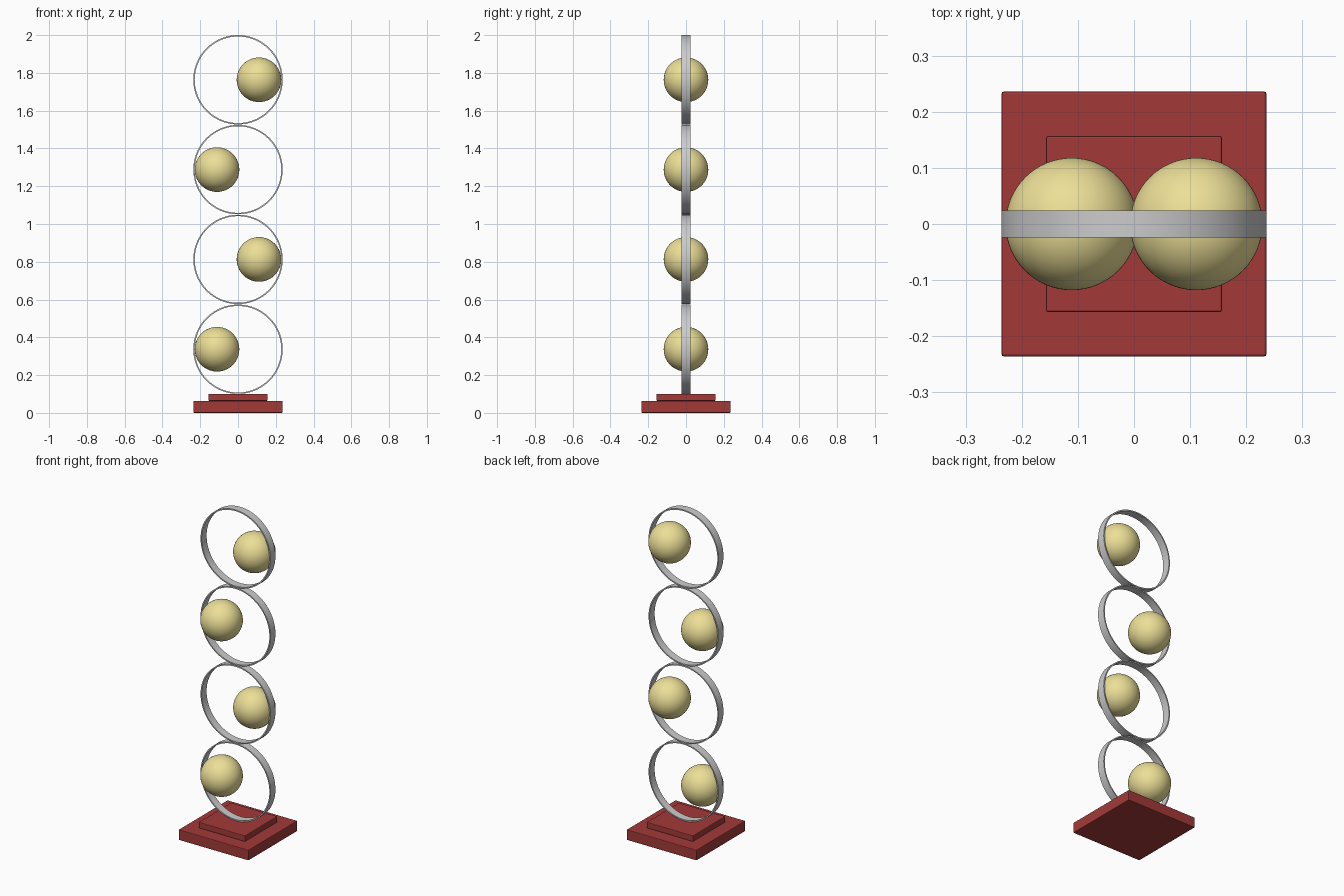
import bpy, bmesh, math

if "Cube" in bpy.data.objects:
    bpy.data.objects.remove(bpy.data.objects["Cube"])

RING_R, RING_IN, HALF_W = 0.2365, 0.229, 0.024
BALL_R, BALL_X = 0.118, 0.111
FIRST_Z, STEP = 0.337, 0.4755


def material(name, color):
    m = bpy.data.materials.new(name)
    m.diffuse_color = (*color, 1)
    m.use_nodes = True
    m.node_tree.nodes["Principled BSDF"].inputs["Base Color"].default_value = m.diffuse_color
    return m


red = material("red_paint", (0.36, 0.042, 0.04))
yellow = material("pale_yellow", (0.84, 0.74, 0.31))


def slab(name, half, z0, z1):
    bpy.ops.mesh.primitive_cube_add(size=1, location=(0, 0, (z0 + z1) / 2))
    ob = bpy.context.object
    ob.name = name
    ob.scale = (2 * half, 2 * half, z1 - z0)
    bpy.ops.object.transform_apply(location=False, rotation=False, scale=True)
    bev = ob.modifiers.new("soft_edges", 'BEVEL')
    bev.width = 0.004
    bev.segments = 2
    ob.data.materials.append(red)


def ring(name, z, n=96):
    # rectangular band section spun around the y axis
    bm = bmesh.new()
    section = [(RING_R, -HALF_W), (RING_R, HALF_W), (RING_IN, HALF_W), (RING_IN, -HALF_W)]
    loops = []
    for i in range(n):
        a = 2 * math.pi * i / n
        loops.append([bm.verts.new((r * math.cos(a), y, r * math.sin(a))) for r, y in section])
    for i in range(n):
        p, q = loops[i], loops[(i + 1) % n]
        for k in range(4):
            bm.faces.new((p[k], p[(k + 1) % 4], q[(k + 1) % 4], q[k]))
    bmesh.ops.recalc_face_normals(bm, faces=bm.faces)
    me = bpy.data.meshes.new(name)
    bm.to_mesh(me)
    bm.free()
    ob = bpy.data.objects.new(name, me)
    bpy.context.collection.objects.link(ob)
    ob.location.z = z
    bpy.ops.object.select_all(action='DESELECT')
    ob.select_set(True)
    bpy.context.view_layer.objects.active = ob
    bpy.ops.object.shade_smooth_by_angle(angle=math.radians(30))


def ball(name, x, z):
    bpy.ops.mesh.primitive_uv_sphere_add(segments=64, ring_count=32, radius=BALL_R, location=(x, 0, z))
    ob = bpy.context.object
    ob.name = name
    ob.data.materials.append(yellow)
    bpy.ops.object.shade_smooth()


# Stepped base
slab("base_lower_step", 0.236, 0, 0.064)
slab("base_upper_step", 0.157, 0.064, 0.1005)

# Stacked rings with balls alternating left and right
for i in range(4):
    z = FIRST_Z + i * STEP
    ring(f"ring_{i + 1}", z)
    ball(f"ball_{i + 1}", BALL_X if i % 2 else -BALL_X, z)
